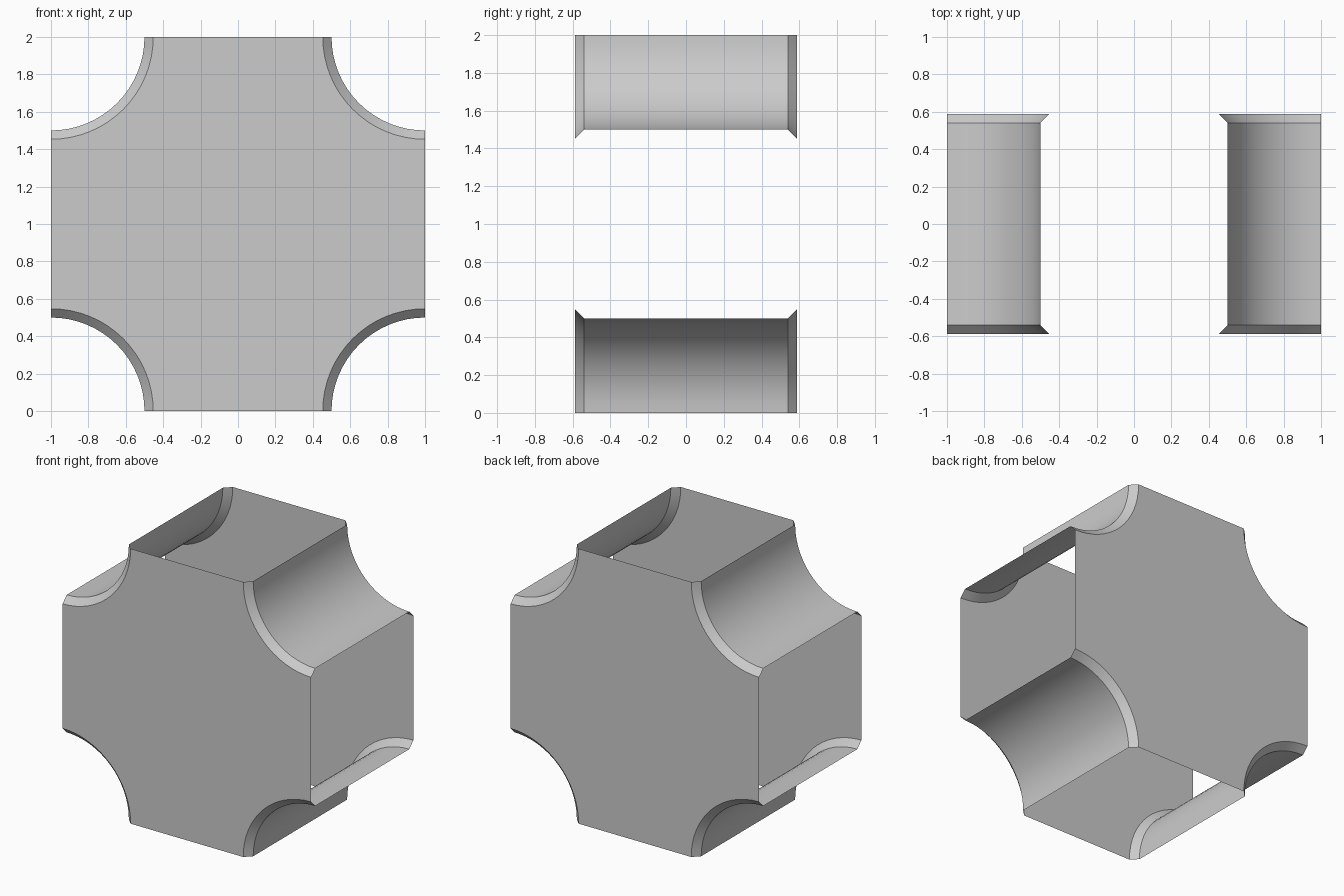
import bpy, bmesh
from math import cos, sin, radians

if "Cube" in bpy.data.objects:
    bpy.data.objects.remove(bpy.data.objects["Cube"])

HALF_DEPTH = 0.587   # half distance between the two plates
CHAMFER = 0.047
RADIUS = 0.5         # corner scoop radius
STEPS = 16           # segments per quarter arc

# corner centre (x, z) and start angle; every arc sweeps 90 degrees clockwise
CORNERS = [((1, 0), 180), ((1, 2), 270), ((-1, 2), 360), ((-1, 0), 90)]

bm = bmesh.new()


def arc(corner, start, radius, y):
    cx, cz = corner
    angles = [radians(start - 90 * i / STEPS) for i in range(STEPS + 1)]
    return [bm.verts.new((cx + radius * cos(a), y, cz + radius * sin(a))) for a in angles]


front_loop, back_loop = [], []
rings = [(-HALF_DEPTH, RADIUS + CHAMFER), (-HALF_DEPTH + CHAMFER, RADIUS),
         (HALF_DEPTH - CHAMFER, RADIUS), (HALF_DEPTH, RADIUS + CHAMFER)]

# scooped corner walls with chamfered ends; the four straight sides stay open
for corner, start in CORNERS:
    arcs = [arc(corner, start, r, y) for y, r in rings]
    for f, b in zip(arcs, arcs[1:]):
        for i in range(STEPS):
            bm.faces.new((f[i], b[i], b[i + 1], f[i + 1]))
    front_loop += arcs[0]
    back_loop += arcs[-1]

# flat front and back plates
bm.faces.new(front_loop)
bm.faces.new(back_loop[::-1])

mesh = bpy.data.meshes.new("scooped_corner_shell")
bm.to_mesh(mesh)
bm.free()
shell = bpy.data.objects.new("scooped_corner_shell", mesh)
bpy.context.collection.objects.link(shell)

# smooth scoops, crisp chamfers
bpy.context.view_layer.objects.active = shell
shell.select_set(True)
bpy.ops.object.shade_smooth_by_angle(angle=radians(30))
